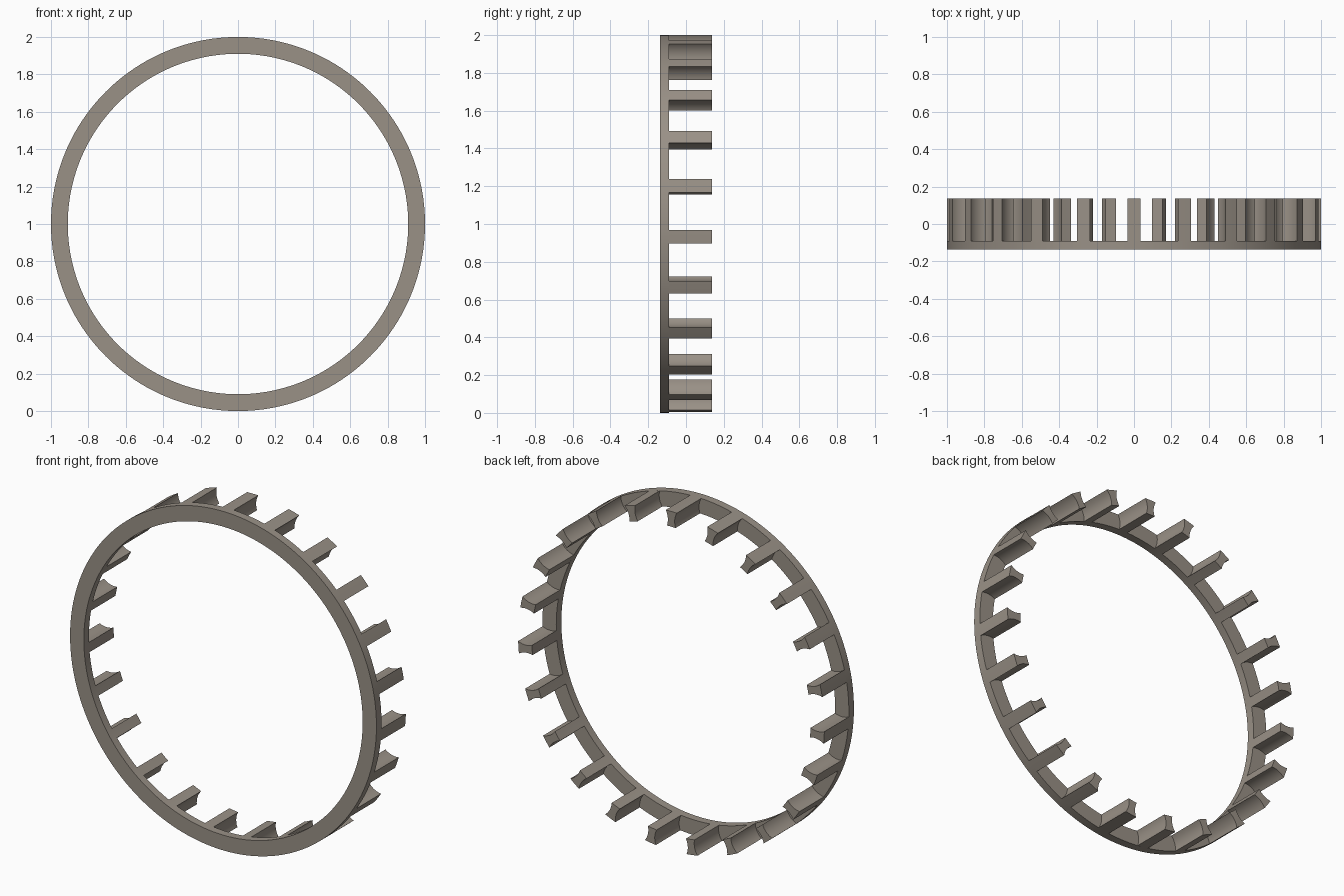
import bpy, bmesh, math

if "Cube" in bpy.data.objects:
    bpy.data.objects.remove(bpy.data.objects["Cube"])

N = 23                       # fingers around the ring
R_OUT, R_IN = 1.0, 0.91      # ring radii
Y0, Y1, Y2 = -0.1375, -0.09, 0.1375   # ring front, ring back, finger tips
R_MID, R_POCKET = 0.955, 0.108        # roller pocket centre and radius
PITCH = 2 * math.pi / N

mat = bpy.data.materials.new("warm grey metal")
mat.diffuse_color = (0.32, 0.282, 0.24, 1)
mat.use_nodes = True
mat.node_tree.nodes["Principled BSDF"].inputs["Base Color"].default_value = mat.diffuse_color


def finish(name, bm):
    bmesh.ops.recalc_face_normals(bm, faces=bm.faces[:])
    me = bpy.data.meshes.new(name)
    bm.to_mesh(me)
    bm.free()
    me.materials.append(mat)
    ob = bpy.data.objects.new(name, me)
    bpy.context.collection.objects.link(ob)
    bpy.ops.object.select_all(action='DESELECT')
    ob.select_set(True)
    bpy.context.view_layer.objects.active = ob
    bpy.ops.object.shade_smooth_by_angle(angle=math.radians(30))


def polar(r, a):
    return r * math.cos(a), r * math.sin(a)


# Flat ring: rectangular section swept around the y axis
bm = bmesh.new()
seg = N * 8
section = [(R_OUT, Y0), (R_OUT, Y1), (R_IN, Y1), (R_IN, Y0)]
loops = []
for i in range(seg):
    row = []
    for r, y in section:
        x, z = polar(r, math.pi / 2 + 2 * math.pi * i / seg)
        row.append(bm.verts.new((x, y, z + 1)))
    loops.append(row)
for i in range(seg):
    a, b = loops[i], loops[(i + 1) % seg]
    for j in range(4):
        k = (j + 1) % 4
        bm.faces.new((a[j], a[k], b[k], b[j]))
finish("ring", bm)


# Finger section: concave sides cut by the neighbouring round pockets
def pocket_side(steps=10):
    pts = []
    cx, cy = polar(R_MID, PITCH / 2)
    for i in range(steps + 1):
        r = R_OUT + (R_IN - R_OUT) * i / steps
        # angle from pocket centre to its wall at this radius
        c = (r * r + R_MID ** 2 - R_POCKET ** 2) / (2 * r * R_MID)
        pts.append((r, PITCH / 2 - math.acos(c)))
    return pts


side = pocket_side()
profile = ([(R_OUT, 0)] + side + [(R_IN, 0)]
           + [(r, -a) for r, a in reversed(side)])

# Fingers: the section extruded back from the ring, repeated around it
bm = bmesh.new()
for n in range(N):
    base, tip = [], []
    for r, a in profile:
        x, z = polar(r, math.pi / 2 + n * PITCH + a)
        base.append(bm.verts.new((x, Y1, z + 1)))
        tip.append(bm.verts.new((x, Y2, z + 1)))
    m = len(profile)
    for j in range(m):
        k = (j + 1) % m
        bm.faces.new((base[j], base[k], tip[k], tip[j]))
    bm.faces.new(tip)
finish("fingers", bm)
